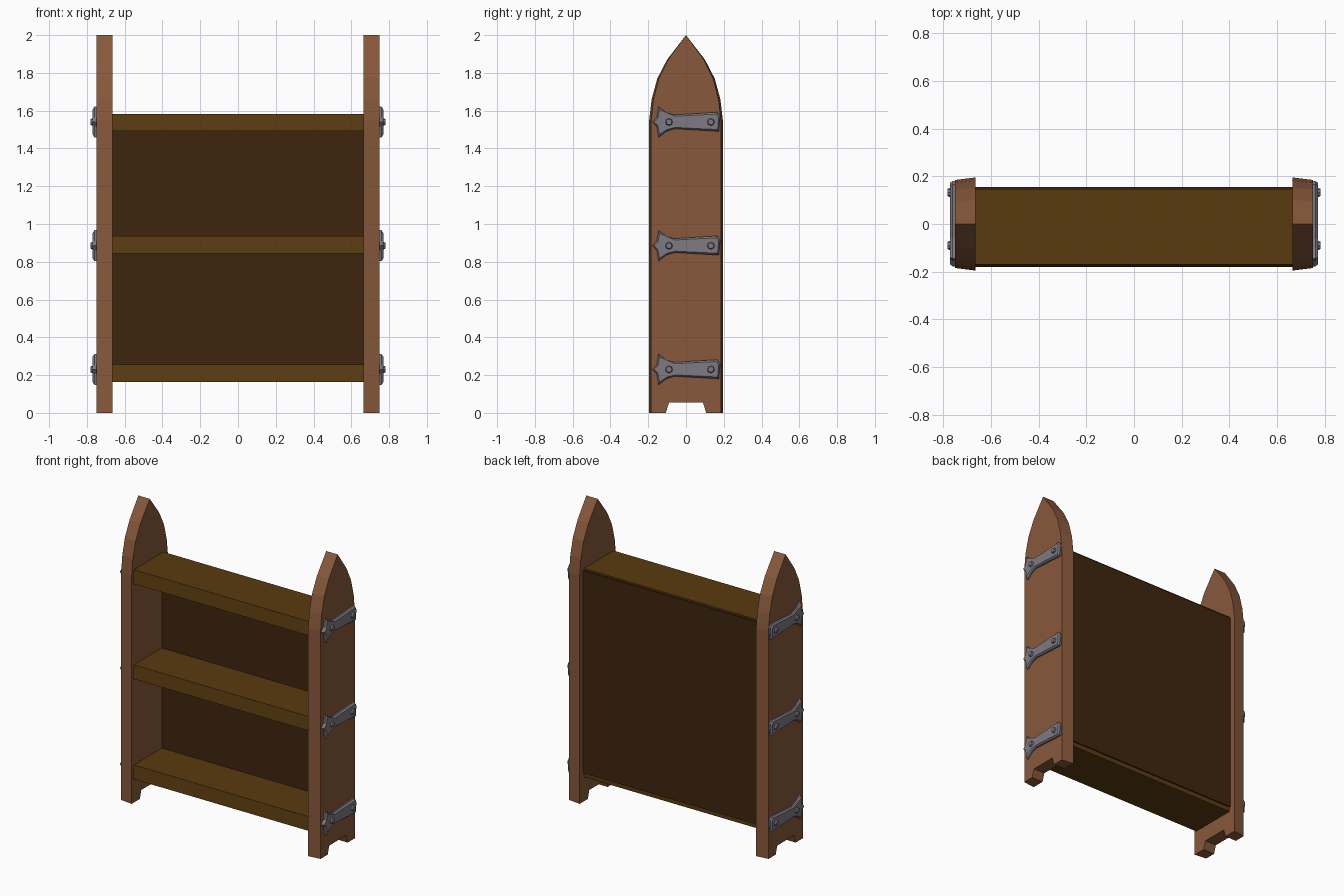
import bpy, bmesh, math
from mathutils import Matrix

if "Cube" in bpy.data.objects:
    bpy.data.objects.remove(bpy.data.objects["Cube"])


def material(name, hex_colour):
    rgb = [int(hex_colour[i:i + 2], 16) / 255 for i in (0, 2, 4)]
    m = bpy.data.materials.new(name)
    m.diffuse_color = [c / 12.92 if c < 0.04045 else ((c + 0.055) / 1.055) ** 2.4 for c in rgb] + [1]
    m.use_nodes = True
    m.node_tree.nodes["Principled BSDF"].inputs["Base Color"].default_value = m.diffuse_color
    return m


SIDE = material("warm brown wood", "87583B")
SHELF = material("olive brown wood", "5A3B10")
BACK = material("dark brown wood", "3F250F")
METAL = material("grey iron", "7F7A83")


def finish(name, bm, mat, mirror=False):
    bmesh.ops.recalc_face_normals(bm, faces=bm.faces)
    me = bpy.data.meshes.new(name)
    bm.to_mesh(me)
    bm.free()
    me.materials.append(mat)
    ob = bpy.data.objects.new(name, me)
    bpy.context.collection.objects.link(ob)
    if mirror:
        ob.modifiers.new("mirror", 'MIRROR').use_mirror_merge = False
    return ob


def loft(bm, rings):
    """Join rings of equal length with side quads and cap both ends."""
    loops = [[bm.verts.new(p) for p in r] for r in rings]
    n = len(loops[0])
    for a, b in zip(loops, loops[1:]):
        for i in range(n):
            j = (i + 1) % n
            bm.faces.new((a[i], a[j], b[j], b[i]))
    caps = [bm.faces.new(loops[0]), bm.faces.new(loops[-1])]
    bmesh.ops.triangulate(bm, faces=caps)


# Side panels: pointed arch with a notched foot, narrower on the outside
half = [(0.09, 0.055), (0.107, 0.0), (0.195, 0.0), (0.195, 1.55),
        (0.182, 1.66), (0.152, 1.77), (0.1, 1.87)]
outline = half + [(0, 2.0)] + [(-y, z) for y, z in reversed(half)]


def panel_ring(x, s):
    return [(x, y * s if abs(y) > 0.11 or z > 1 else y, z) for y, z in outline]


bm = bmesh.new()
loft(bm, [panel_ring(0.664, 1.0), panel_ring(0.75, 0.945)])
finish("side_panel", bm, SIDE, True)

# Shelves, with slightly sloping fronts and backs
for name, z0 in (("bottom_shelf", 0.164), ("middle_shelf", 0.845), ("top_shelf", 1.492)):
    z1 = z0 + 0.091
    bm = bmesh.new()
    loft(bm, [[(x, -0.18, z0), (x, 0.147, z0), (x, 0.147, z1), (x, -0.17, z1)]
              for x in (-0.668, 0.668)])
    finish(name, bm, SHELF)

# Back board
bm = bmesh.new()
loft(bm, [[(x, 0.13, 0.195), (x, 0.156, 0.195), (x, 0.156, 1.572), (x, 0.13, 1.572)]
          for x in (-0.668, 0.668)])
finish("back_board", bm, BACK)

# Iron straps with a flared front end, and two rivets each
strap = [(-0.177, 0.0), (-0.155, 0.025), (-0.145, 0.082), (-0.105, 0.05), (-0.06, 0.038),
         (0.165, 0.052), (0.18, 0.03), (0.174, -0.05), (-0.06, -0.036), (-0.105, -0.05),
         (-0.145, -0.082), (-0.155, -0.025)]


def strap_ring(x, zc, sy, sz):
    return [(x, y * sy, zc + z * sz) for y, z in strap]


for i, zc in enumerate((0.23, 0.885, 1.54)):
    bm = bmesh.new()
    loft(bm, [strap_ring(0.745, zc, 1, 1), strap_ring(0.76, zc, 1, 1),
              strap_ring(0.77, zc, 0.96, 0.8)])
    finish(f"strap_{i + 1}", bm, METAL, True)
    bm = bmesh.new()
    for y in (-0.09, 0.132):
        bmesh.ops.create_cone(bm, cap_ends=True, segments=8, radius1=0.022, radius2=0.015, depth=0.018,
                              matrix=Matrix.Translation((0.773, y, zc))
                              @ Matrix.Rotation(math.pi / 2, 4, 'Y'))
    finish(f"rivets_{i + 1}", bm, METAL, True)
